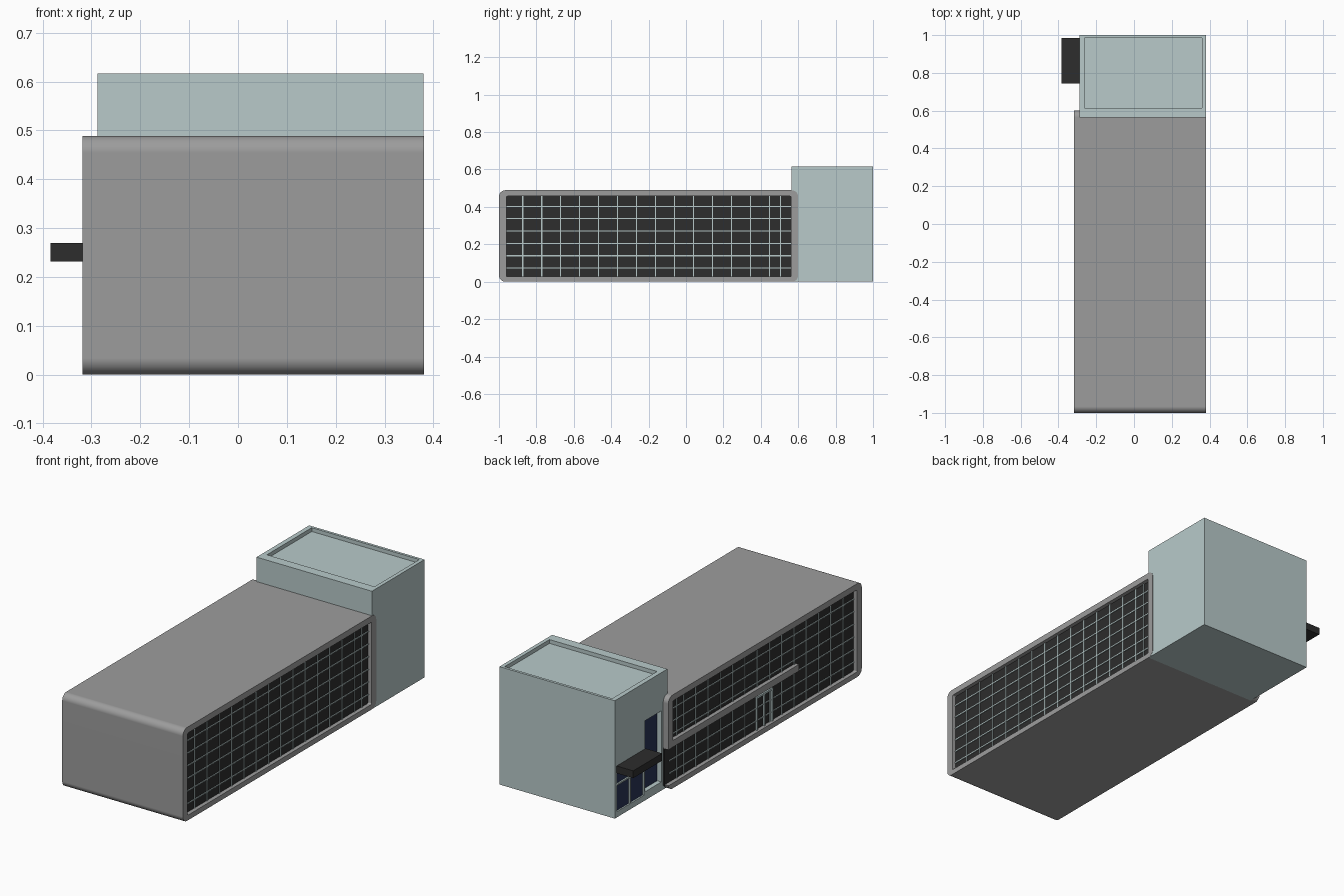
import bpy, bmesh
from math import radians, cos, sin, pi

default = bpy.data.objects.get("Cube")
if default:
    bpy.data.objects.remove(default, do_unlink=True)


def material(name, rgb):
    mat = bpy.data.materials.new(name)
    mat.use_nodes = True
    color = (*rgb, 1)
    mat.diffuse_color = color
    bsdf = next(n for n in mat.node_tree.nodes if n.type == 'BSDF_PRINCIPLED')
    bsdf.inputs["Base Color"].default_value = color
    return mat


GREY = material("concrete grey", (0.335, 0.335, 0.335))
PALE = material("pale green cladding", (0.48, 0.59, 0.59))
BLACK = material("black glass", (0.026, 0.026, 0.026))
NAVY = material("navy window", (0.022, 0.034, 0.095))


def finish(name, bm, mat):
    bmesh.ops.recalc_face_normals(bm, faces=bm.faces)
    mesh = bpy.data.meshes.new(name)
    bm.to_mesh(mesh)
    bm.free()
    mesh.materials.append(mat)
    obj = bpy.data.objects.new(name, mesh)
    bpy.context.collection.objects.link(obj)
    return obj


def add_box(bm, x, y, z):
    """Add a box spanning the three (low, high) ranges."""
    verts = bmesh.ops.create_cube(bm, size=1)["verts"]
    for v in verts:
        for i, (low, high) in enumerate((x, y, z)):
            v.co[i] = low + (v.co[i] + 0.5) * (high - low)


def boxes(name, spans, mat):
    bm = bmesh.new()
    for span in spans:
        add_box(bm, *span)
    return finish(name, bm, mat)


def activate(obj):
    bpy.ops.object.select_all(action='DESELECT')
    obj.select_set(True)
    bpy.context.view_layer.objects.active = obj


def cut(obj, *span):
    cutter = boxes("cutter", [span], obj.data.materials[0])
    cutter.hide_render = True
    mod = obj.modifiers.new("cut", 'BOOLEAN')
    mod.operation, mod.solver, mod.object = 'DIFFERENCE', 'EXACT', cutter
    activate(obj)
    bpy.ops.object.modifier_apply(modifier=mod.name)
    bpy.data.objects.remove(cutter, do_unlink=True)


def rounded_rect(y, z, radius, steps=6):
    """Points of a rounded rectangle in the y-z plane."""
    centres = [(y[1] - radius, z[1] - radius), (y[0] + radius, z[1] - radius),
               (y[0] + radius, z[0] + radius), (y[1] - radius, z[0] + radius)]
    points = []
    for corner, (cy, cz) in enumerate(centres):
        for i in range(steps + 1):
            a = (corner + i / steps) * pi / 2
            points.append((cy + radius * cos(a), cz + radius * sin(a)))
    return points


# Long hall: a rounded tube open at both sides
X0, X1 = -0.318, 0.381
outer = rounded_rect((-1, 0.6), (0, 0.489), 0.034)
inner = rounded_rect((-0.96, 0.562), (0.027, 0.457), 0.006)
bm = bmesh.new()
loops = [[bm.verts.new((x, *p)) for p in ring]
         for x, ring in ((X0, outer), (X1, outer), (X1, inner), (X0, inner))]
for a, b in zip(loops, loops[1:] + loops[:1]):
    for i in range(len(a)):
        j = (i + 1) % len(a)
        bm.faces.new((a[i], a[j], b[j], b[i]))
shell = finish("hall_shell", bm, GREY)
# Open passage below the end post on the entrance side
cut(shell, (-0.4, -0.288), (0.5, 0.7), (0.027, 0.215))
activate(shell)
bpy.ops.object.shade_smooth_by_angle(angle=radians(30))
weighted = shell.modifiers.new("weighted normals", 'WEIGHTED_NORMAL')
weighted.keep_sharp = True

# Ledge running along the entrance side
ledge = boxes("entrance_ledge", [((X0, -0.285), (-0.48, 0.6), (0.215, 0.25))], GREY)

# Glass walls and their mullion grids
columns = [-0.873 + 0.1015 * i for i in range(14)] + [0.505]
rows = [0.073 + 0.066 * i for i in range(6)]
HALF = 0.003
for side, x, end in (("left", 0.355, 0.565), ("right", -0.292, 0.565)):
    boxes(side + "_glass_wall", [((x - 0.005, x + 0.005), (-0.965, end), (0.02, 0.46))], BLACK)
    depth = (x - 0.009, x + 0.009)
    grid = [(depth, (y - HALF, y + HALF), (0.025, 0.458)) for y in columns]
    grid += [(depth, (-0.962, end), (z - HALF, z + HALF)) for z in rows]
    boxes(side + "_mullions", grid, PALE)
boxes("passage_glass", [((-0.297, -0.285), (0.55, 0.6), (0.02, 0.22))], BLACK)

# Double door in the entrance side
door_x = (-0.306, -0.29)
frame = [(door_x, (y - 0.005, y + 0.005), (0.027, 0.2)) for y in (-0.28, -0.217, -0.155)]
frame.append((door_x, (-0.285, -0.15), (0.19, 0.2)))
boxes("door_frame", frame, PALE)

# Tower with a sunken roof and recessed windows
tower = boxes("tower", [((-0.288, 0.38), (0.565, 1), (0, 0.617))], PALE)
cut(tower, (-0.263, 0.36), (0.615, 0.986), (0.597, 0.7))
cut(tower, (-0.4, -0.26), (0.615, 0.75), (0.045, 0.417))
cut(tower, (-0.4, -0.275), (0.76, 0.984), (0.03, 0.233))
boxes("tall_window", [((-0.264, -0.258), (0.615, 0.75), (0.045, 0.417))], NAVY)
boxes("low_windows", [((-0.28, -0.273), (0.76, 0.984), (0.03, 0.233))], NAVY)
boxes("low_window_bars", [
    ((-0.288, -0.275), (0.867, 0.876), (0.03, 0.233)),
    ((-0.288, -0.275), (0.76, 0.984), (0.165, 0.173)),
], PALE)

# Canopy over the tower entrance
boxes("canopy", [((-0.384, -0.28), (0.745, 0.985), (0.232, 0.27))], BLACK)
